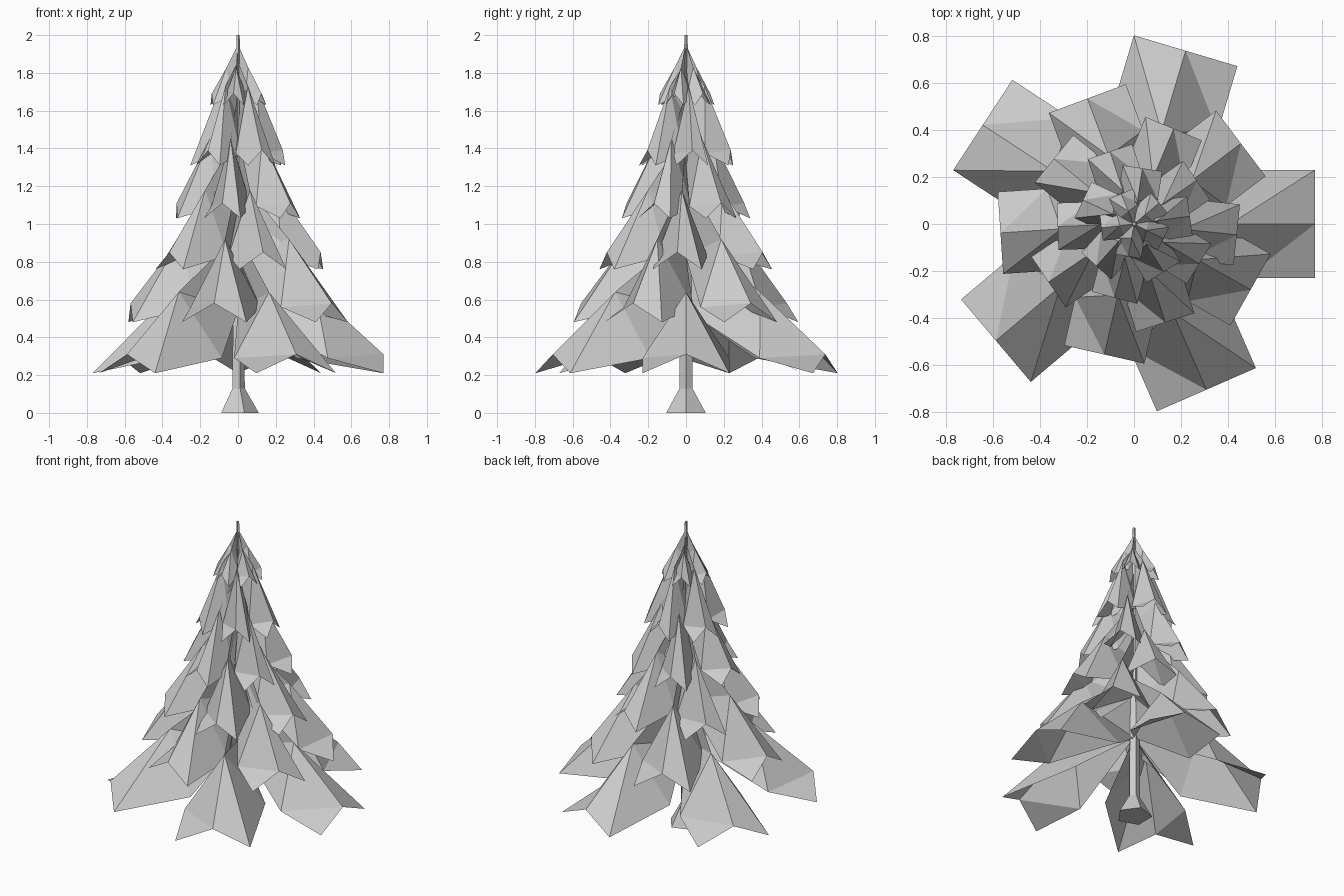
import bpy
import bmesh
from math import cos, sin, radians, tau

cube = bpy.data.objects.get("Cube")
if cube:
    bpy.data.objects.remove(cube, do_unlink=True)

grey = bpy.data.materials.new("plain_grey")
grey.use_nodes = True
colour = (0.6, 0.6, 0.6, 1)
grey.diffuse_color = colour
grey.node_tree.nodes["Principled BSDF"].inputs["Base Color"].default_value = colour


def make_object(name, bm):
    mesh = bpy.data.meshes.new(name)
    bm.to_mesh(mesh)
    bm.free()
    mesh.materials.append(grey)
    obj = bpy.data.objects.new(name, mesh)
    bpy.context.collection.objects.link(obj)
    return obj


def add_branch(bm, angle, reach, half, low, drop, mid_r, mid_z, root_z):
    """Folded tent-like bough: ridge, two hanging sides, and a fold at the trunk."""
    c, s = cos(angle), sin(angle)

    def vert(r, y, z):
        return bm.verts.new((r * c - y * s, r * s + y * c, z))

    tip = vert(reach, 0, low + drop)
    ridge = vert(mid_r, 0, mid_z)
    root = vert(0, 0, root_z)
    root_hem = vert(0, 0, low + 0.45 * (root_z - low))

    # Left side hangs steeply
    corner = vert(reach, half, low)
    hem = vert(0.75 * mid_r, half, low + 0.8 * drop)
    for face in ((tip, corner, ridge), (corner, hem, ridge),
                 (ridge, hem, root_hem), (ridge, root_hem, root)):
        bm.faces.new(face)

    # Right side is flatter at the outer corner
    corner = vert(reach, -half, low)
    hem = vert(1.16 * mid_r, -half, low + 0.8 * drop)
    for face in ((tip, hem, corner), (tip, ridge, hem), (ridge, root_hem, hem)):
        bm.faces.new(face)


# Tiers: start angle, reach, half width, hem height, ridge drop, fold radius, fold height, root height
tiers = [
    (0, 0.77, 0.23, 0.21, 0.10, 0.41, 0.64, 0.95),
    (37, 0.57, 0.175, 0.48, 0.10, 0.31, 0.92, 1.25),
    (-6, 0.44, 0.13, 0.76, 0.09, 0.21, 1.18, 1.48),
    (35, 0.325, 0.10, 1.03, 0.08, 0.15, 1.45, 1.70),
    (8, 0.24, 0.085, 1.31, 0.08, 0.10, 1.73, 1.86),
    (40, 0.14, 0.055, 1.63, 0.06, 0.06, 1.83, 1.95),
]
for number, (start, *shape) in enumerate(tiers, 1):
    bm = bmesh.new()
    for k in range(5):
        add_branch(bm, radians(start + 73.4 * k), *shape)
    make_object(f"branch_tier_{number}", bm)

# Five-sided trunk with a flared foot
bm = bmesh.new()
rings = []
for radius, z in ((0.11, 0), (0.036, 0.13), (0.034, 0.4), (0.009, 2)):
    rings.append([bm.verts.new((radius * cos(tau * i / 5), radius * sin(tau * i / 5), z))
                  for i in range(5)])
for lower, upper in zip(rings, rings[1:]):
    for i in range(5):
        j = (i + 1) % 5
        bm.faces.new((lower[i], lower[j], upper[j], upper[i]))
bm.faces.new(rings[0][::-1])
bm.faces.new(rings[-1])
make_object("trunk", bm)
